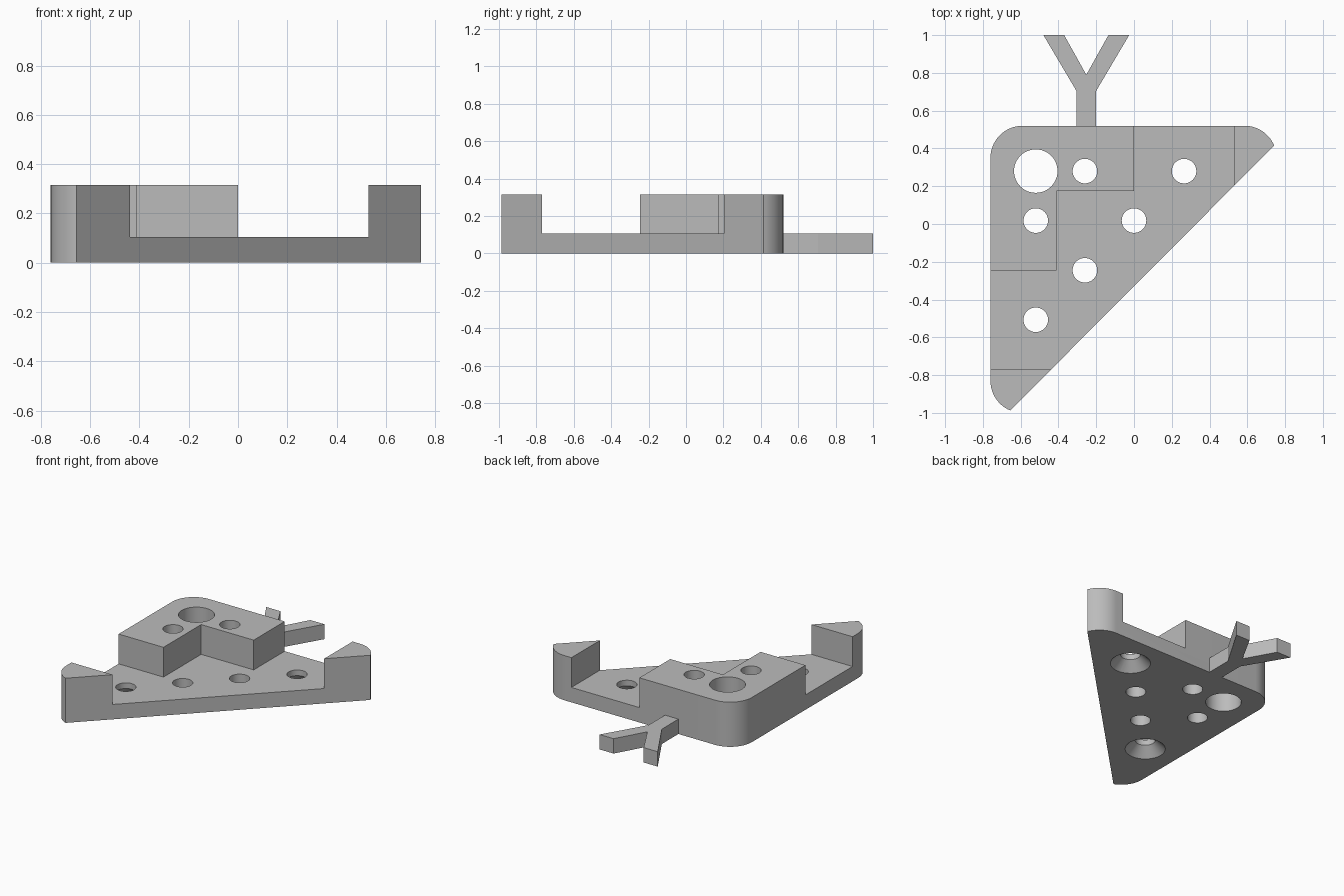
import bpy, bmesh
from math import sin, cos, radians

if "Cube" in bpy.data.objects:
    bpy.data.objects.remove(bpy.data.objects["Cube"])

BASE, TOP = 0.105, 0.315      # plate thickness, full height
HOLE, BIG, SINK = 0.065, 0.115, 0.13

grey = bpy.data.materials.new("plain grey")
grey.use_nodes = True
grey.diffuse_color = (0.5, 0.5, 0.5, 1)
grey.node_tree.nodes["Principled BSDF"].inputs["Base Color"].default_value = (0.5, 0.5, 0.5, 1)


def add_object(name, bm):
    bmesh.ops.recalc_face_normals(bm, faces=bm.faces)
    mesh = bpy.data.meshes.new(name)
    bm.to_mesh(mesh)
    bm.free()
    mesh.materials.append(grey)
    obj = bpy.data.objects.new(name, mesh)
    bpy.context.collection.objects.link(obj)
    return obj


def prism(name, outline, z0, z1):
    bm = bmesh.new()
    face = bm.faces.new([bm.verts.new((x, y, z0)) for x, y in outline])
    side = bmesh.ops.extrude_face_region(bm, geom=[face])["geom"]
    verts = [v for v in side if isinstance(v, bmesh.types.BMVert)]
    bmesh.ops.translate(bm, verts=verts, vec=(0, 0, z1 - z0))
    return add_object(name, bm)


def lathe(name, x, y, profile, sides=48):
    """Closed round solid from (radius, z) rings."""
    bm = bmesh.new()
    angles = [radians(360 * i / sides) for i in range(sides)]
    rings = [[bm.verts.new((x + r * cos(a), y + r * sin(a), z)) for a in angles]
             for r, z in profile]
    for low, high in zip(rings, rings[1:]):
        for i in range(sides):
            j = (i + 1) % sides
            bm.faces.new((low[i], low[j], high[j], high[i]))
    bm.faces.new(rings[0][::-1])
    bm.faces.new(rings[-1])
    return add_object(name, bm)


def arc(cx, cy, r, start, end, steps=14):
    span = [radians(start + (end - start) * i / steps) for i in range(steps + 1)]
    return [(cx + r * cos(a), cy + r * sin(a)) for a in span]


def cut(obj, cutter):
    cutter.hide_render = True
    mod = obj.modifiers.new("cut", 'BOOLEAN')
    mod.operation, mod.solver, mod.object = 'DIFFERENCE', 'EXACT', cutter
    bpy.context.view_layer.objects.active = obj
    bpy.ops.object.modifier_apply(modifier=mod.name)
    bpy.data.objects.remove(cutter)


# Triangular body with rounded back corner and two trimmed round tips
R = 0.17
outline = (arc(0.585, 0.35, R, 22.5, 90) + arc(-0.59, 0.35, R, 90, 180)
           + arc(-0.59, -0.83, R, 180, 247.5))
body = prism("bracket_body", outline, 0, TOP)

# Recess that leaves an L-shaped corner block and two raised end blocks
recess = [(-1, -0.77), (0.53, -0.77), (0.53, 1), (0, 1), (0, 0.175),
          (-0.41, 0.175), (-0.41, -0.245), (-1, -0.245)]
cut(body, prism("recess_cutter", recess, BASE, TOP + 0.2))

# Through holes: one large, four plain, two countersunk from below
cut(body, lathe("large_hole_cutter", -0.52, 0.28, [(BIG, -0.1), (BIG, 0.5)]))
for x, y in [(-0.26, 0.28), (-0.52, 0.018), (0, 0.018), (-0.26, -0.245)]:
    cut(body, lathe("hole_cutter", x, y, [(HOLE, -0.1), (HOLE, 0.5)]))
for x, y in [(0.265, 0.28), (-0.52, -0.507)]:
    cut(body, lathe("countersink_cutter", x, y,
                    [(SINK, -0.1), (SINK, 0), (HOLE, 0.065), (HOLE, 0.5)]))

# Forked tab on the back edge, mirrored about its own centre line
half = [(0.0525, 0.52), (0.0525, 0.705), (0.227, 1.0), (0.117, 1.0)]
mid = -0.2525
fork = ([(mid + x, y) for x, y in half] + [(mid, 0.79)]
        + [(mid - x, y) for x, y in reversed(half)])
tab = prism("forked_tab", fork, 0, BASE)

# Smooth shading on the curved walls only
for obj in (body, tab):
    bpy.ops.object.select_all(action='DESELECT')
    obj.select_set(True)
    bpy.context.view_layer.objects.active = obj
    bpy.ops.object.shade_smooth_by_angle(angle=radians(30))
